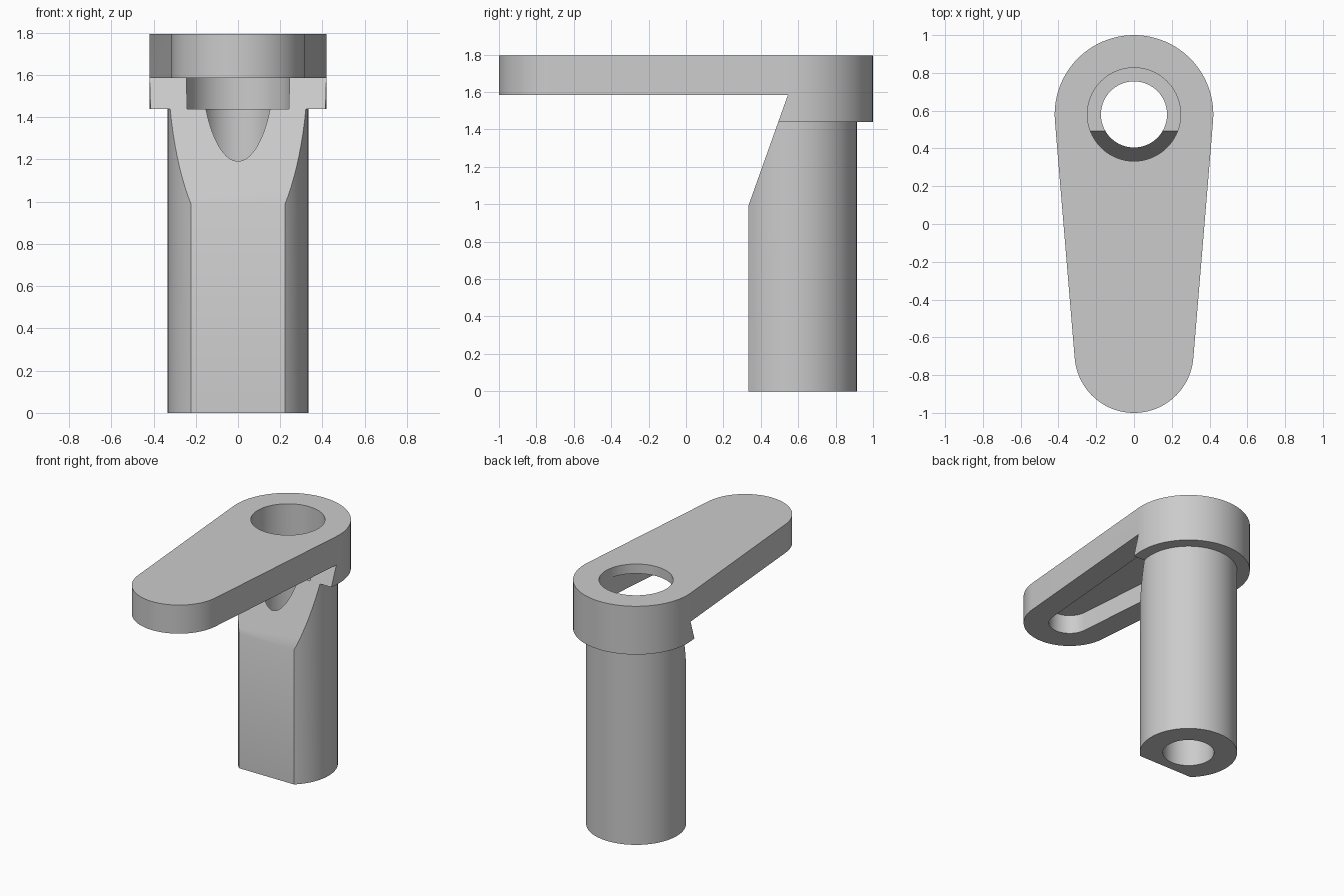
import bpy, bmesh, math

if "Cube" in bpy.data.objects:
    bpy.data.objects.remove(bpy.data.objects["Cube"], do_unlink=True)

HUB_Y, TIP_Y = 0.58, -0.685      # centres of the two rounded ends
TOP, ARM_Z, COLLAR_Z = 1.795, 1.585, 1.44

grey = bpy.data.materials.new("plain grey")
grey.use_nodes = True
colour = (0.6, 0.6, 0.6, 1)
grey.diffuse_color = colour
grey.node_tree.nodes["Principled BSDF"].inputs["Base Color"].default_value = colour


def prism(name, points, shift):
    """Extrude a closed outline of 3D points along a vector."""
    bm = bmesh.new()
    face = bm.faces.new([bm.verts.new(p) for p in points])
    new = bmesh.ops.extrude_face_region(bm, geom=[face])["geom"]
    verts = [v for v in new if isinstance(v, bmesh.types.BMVert)]
    bmesh.ops.translate(bm, verts=verts, vec=shift)
    bmesh.ops.recalc_face_normals(bm, faces=bm.faces)
    mesh = bpy.data.meshes.new(name)
    bm.to_mesh(mesh)
    bm.free()
    mesh.materials.append(grey)
    obj = bpy.data.objects.new(name, mesh)
    bpy.context.collection.objects.link(obj)
    return obj


def arc(y, radius, start, end, steps):
    angles = [start + (end - start) * i / steps for i in range(steps + 1)]
    return [(radius * math.cos(a), y + radius * math.sin(a)) for a in angles]


def tapered_slot(name, hub_r, tip_r, z0, z1):
    """Two round ends joined by tangent lines."""
    t = math.asin((hub_r - tip_r) / (HUB_Y - TIP_Y))
    outline = arc(HUB_Y, hub_r, -t, math.pi + t, 48)
    outline += arc(TIP_Y, tip_r, math.pi + t, 2 * math.pi - t, 48)
    return prism(name, [(x, y, z0) for x, y in outline], (0, 0, z1 - z0))


def cylinder(name, radius, z0, z1):
    ring = arc(HUB_Y, radius, 0, 2 * math.pi, 96)[:-1]
    return prism(name, [(x, y, z0) for x, y in ring], (0, 0, z1 - z0))


# Arm with collar, and the round shaft
body = tapered_slot("arm_and_shaft", 0.42, 0.315, COLLAR_Z, TOP)
shaft = cylinder("shaft_helper", 0.333, 0, 1.52)

# Flat and sloped relief along the front, below the arm
side = [(-1.3, ARM_Z), (0.545, ARM_Z), (0.333, 0.99), (0.333, -0.1), (-1.3, -0.1)]
relief = prism("relief_cutter", [(-0.6, y, z) for y, z in side], (1.2, 0, 0))

# Hollow underside, top opening and bore
pocket = tapered_slot("pocket_cutter", 0.247, 0.142, COLLAR_Z, TOP - 0.07)
opening = cylinder("opening_cutter", 0.247, COLLAR_Z, TOP + 0.1)
bore = cylinder("bore_cutter", 0.175, -0.1, TOP + 0.1)

steps = [(shaft, "UNION")]
steps += [(c, "DIFFERENCE") for c in (relief, pocket, opening, bore)]
bpy.ops.object.select_all(action="DESELECT")
bpy.context.view_layer.objects.active = body
body.select_set(True)
for helper, operation in steps:
    mod = body.modifiers.new(helper.name, "BOOLEAN")
    mod.operation = operation
    mod.solver = "EXACT"
    mod.object = helper
    bpy.ops.object.modifier_apply(modifier=mod.name)
    bpy.data.objects.remove(helper, do_unlink=True)

bpy.ops.object.shade_smooth_by_angle(angle=math.radians(30))
